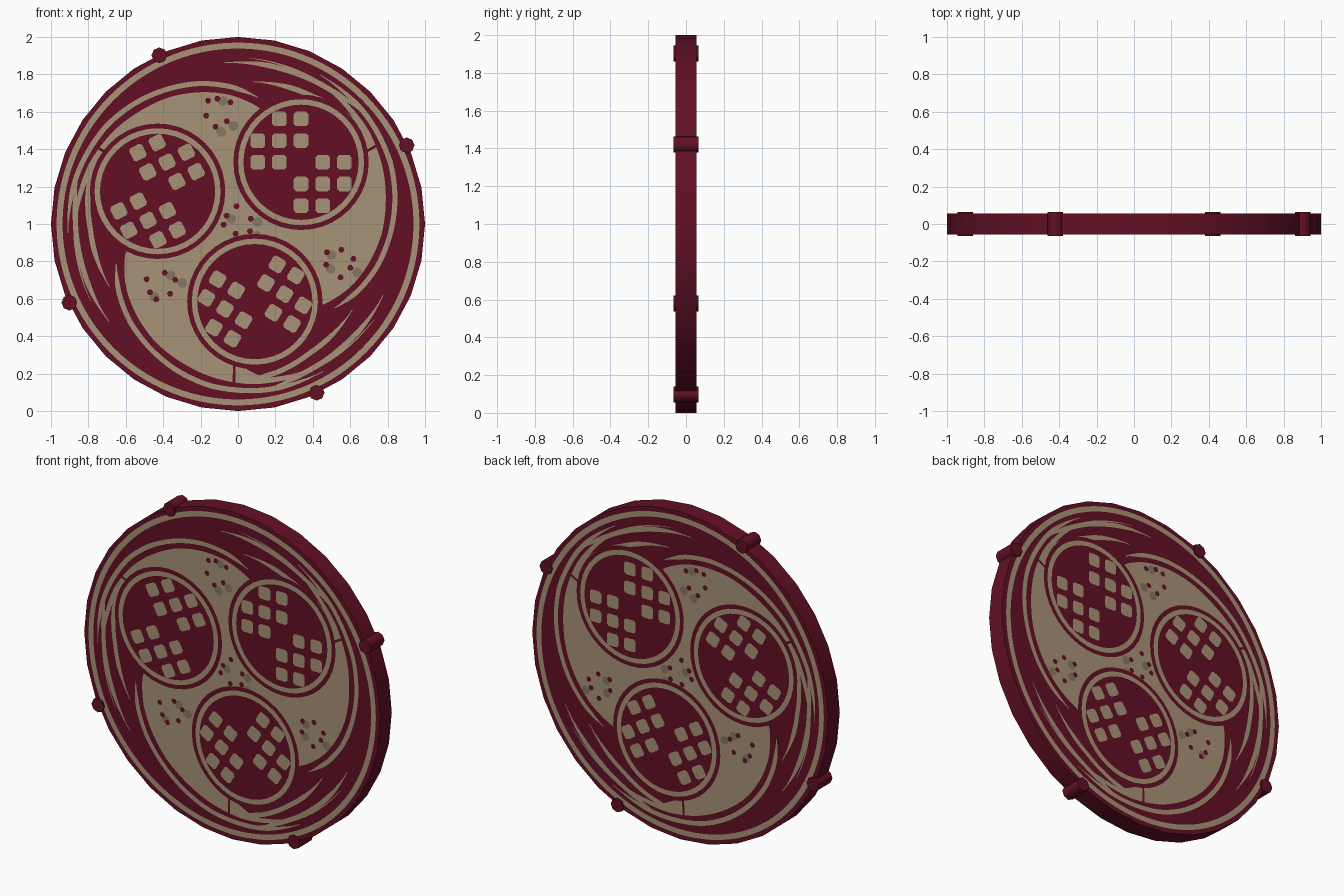
import bpy, bmesh, math
from mathutils import Matrix, Vector

if "Cube" in bpy.data.objects:
    bpy.data.objects.remove(bpy.data.objects["Cube"])

CZ, HALF, STEP = 1.0, 0.055, 0.001   # disc centre height, half thickness, plate spacing


def material(name, rgb):
    m = bpy.data.materials.new(name)
    m.diffuse_color = (*rgb, 1)
    m.use_nodes = True
    m.node_tree.nodes["Principled BSDF"].inputs["Base Color"].default_value = m.diffuse_color
    return m


CRIMSON = material("crimson", (0.125, 0.005, 0.018))
TAN = material("tan", (0.39, 0.29, 0.185))
DULL = material("dull tan", (0.23, 0.185, 0.12))


def finish(name, bm, mat):
    me = bpy.data.meshes.new(name)
    bm.to_mesh(me)
    bm.free()
    me.materials.append(mat)
    ob = bpy.data.objects.new(name, me)
    bpy.context.collection.objects.link(ob)
    return ob


def cylinder(name, r, half, sides, x, z, mat):
    bm = bmesh.new()
    mx = Matrix.Translation((x, 0, z)) @ Matrix.Rotation(math.pi / 2, 4, 'X')
    bmesh.ops.create_cone(bm, cap_ends=True, segments=sides, radius1=r, radius2=r,
                          depth=2 * half, matrix=mx)
    for f in bm.faces:
        f.smooth = len(f.verts) == 4
    for e in bm.edges:
        e.smooth = all(f.smooth for f in e.link_faces)
    return finish(name, bm, mat)


def plate(name, polys, layer, mat):
    """Flat painted shapes on both faces of the disc."""
    bm = bmesh.new()
    y = HALF + STEP * layer
    for p in polys:
        area = sum(a[0] * b[1] - b[0] * a[1] for a, b in zip(p, p[1:] + p[:1]))
        p = p if area > 0 else p[::-1]
        bm.faces.new([bm.verts.new((x, -y, z + CZ)) for x, z in p])
        bm.faces.new([bm.verts.new((x, y, z + CZ)) for x, z in p[::-1]])
    return finish(name, bm, mat)


def pol(deg, r):
    a = math.radians(deg)
    return (r * math.cos(a), r * math.sin(a))


def disc(c, r, n=40):
    return [(c[0] + x, c[1] + z) for x, z in (pol(360 * i / n, r) for i in range(n))]


def interp(table, t):
    for (a, va), (b, vb) in zip(table, table[1:]):
        if t <= b:
            return va + (vb - va) * (t - a) / (b - a)
    return table[-1][1]


def strip(t0, t1, lo, hi, rot, step=3):
    """Band in polar coordinates between two radius functions."""
    n = max(1, round((t1 - t0) / step))
    ts = [t0 + (t1 - t0) * i / n for i in range(n + 1)]
    out = []
    for a, b in zip(ts, ts[1:]):
        q = [pol(a + rot, lo(a)), pol(b + rot, lo(b)), pol(b + rot, hi(b)), pol(a + rot, hi(a))]
        if lo(a) < 1e-6:
            q = q[1:]
        out.append(q)
    return out


def streak(table, w, rot):
    """Thin line with tapered ends."""
    t0, t1 = table[0][0], table[-1][0]

    def half(t):
        return w / 2 * max(0.15, min(1, (t - t0) / 8, (t1 - t) / 15))
    return strip(t0, t1, lambda t: interp(table, t) - half(t),
                 lambda t: interp(table, t) + half(t), rot)


# Disc body and the four rim pegs
cylinder("disc_body", 1.0, HALF, 32, 0, CZ, CRIMSON)
for i in range(4):
    x, z = pol(25 + 90 * i, 0.995)
    cylinder("rim_peg_%d" % (i + 1), 0.042, 0.065, 8, x, z + CZ, CRIMSON)

# Outer tan ring
plate("border_ring", strip(0, 360, lambda t: 0.938, lambda t: 0.97, 0), 1, TAN)

# Threefold swirl: tan field between the heads, plus trailing lines
edge = [(20, .53), (36, .63), (50, .69), (62, .73), (75, .77), (88, .80),
        (100, .83), (115, .86), (135, .88), (165, .89)]
low = [(20, 0), (108, 0), (109, .74), (120, .835), (135, .862), (165, .888)]
outline = [(38, .685), (50, .735), (62, .778), (75, .815), (88, .85), (100, .877), (120, .9), (140, .91)]
tail_outer = [(122, .89), (135, .87), (150, .862), (174, .865)]
tail_inner = [(112, .835), (125, .82), (139, .79), (163, .765)]
field, lines = [disc((0, 0), 0.2)], []
for rot in (43, 160, 281):
    field += strip(20, 108, lambda t: 0, lambda t: interp(edge, t), rot)
    field += strip(109, 165, lambda t: interp(low, t), lambda t: interp(edge, t), rot)
    for tab in (outline, tail_outer, tail_inner):
        lines += streak(tab, 0.028, rot)
plate("swirl_field", field, 1, TAN)
plate("swirl_lines", lines, 1, TAN)

# Three round heads with a double outline and a lattice of squares
heads = [((.337, .33), 0), ((-.43, .175), 117), ((.09, -.415), 239)]
plate("head_outlines", [disc(c, .362) for c, _ in heads], 2, CRIMSON)
plate("head_rings", [disc(c, .337) for c, _ in heads], 3, TAN)
plate("head_faces", [disc(c, .308) for c, _ in heads], 4, CRIMSON)
cells = [(-1, 2), (0, 2), (-2, 1), (-1, 1), (0, 1), (-2, 0), (-1, 0)]
squares = []
for c, rot in heads:
    m = Matrix.Rotation(math.radians(rot), 2)
    for i, j in cells + [(-i, -j) for i, j in cells]:
        mid = Vector((i, j)) * 0.116
        s, k = 0.039, 0.027   # half size and clipped corner
        shape = [(s, -k), (s, k), (k, s), (-k, s), (-s, k), (-s, -k), (-k, -s), (k, -s)]
        squares.append([tuple(m @ (mid + Vector(q)) + Vector(c)) for q in shape])
plate("head_squares", squares, 5, TAN)

# Speckle clusters in the tan field
spots = [(-.06, -.02), (.0, .07), (.07, .05), (.05, -.05), (-.05, .06), (-.01, -.08)]
dots, blobs = [], []
for cx, cz, rot in ((-.11, .6, 0), (-.41, -.33, 120), (.54, -.2, 240), (0, .01, 60)):
    m = Matrix.Rotation(math.radians(rot), 2)
    for k, s in enumerate(spots):
        v = m @ Vector(s)
        dots.append(disc((cx + v.x, cz + v.y), .017, 6))
        if k % 2:
            blobs.append(disc((cx + v.x * 1.1 + .03, cz + v.y * 1.1 - .02), .027, 8))
plate("dull_specks", blobs, 1.5, DULL)
plate("dark_specks", dots, 2, CRIMSON)
